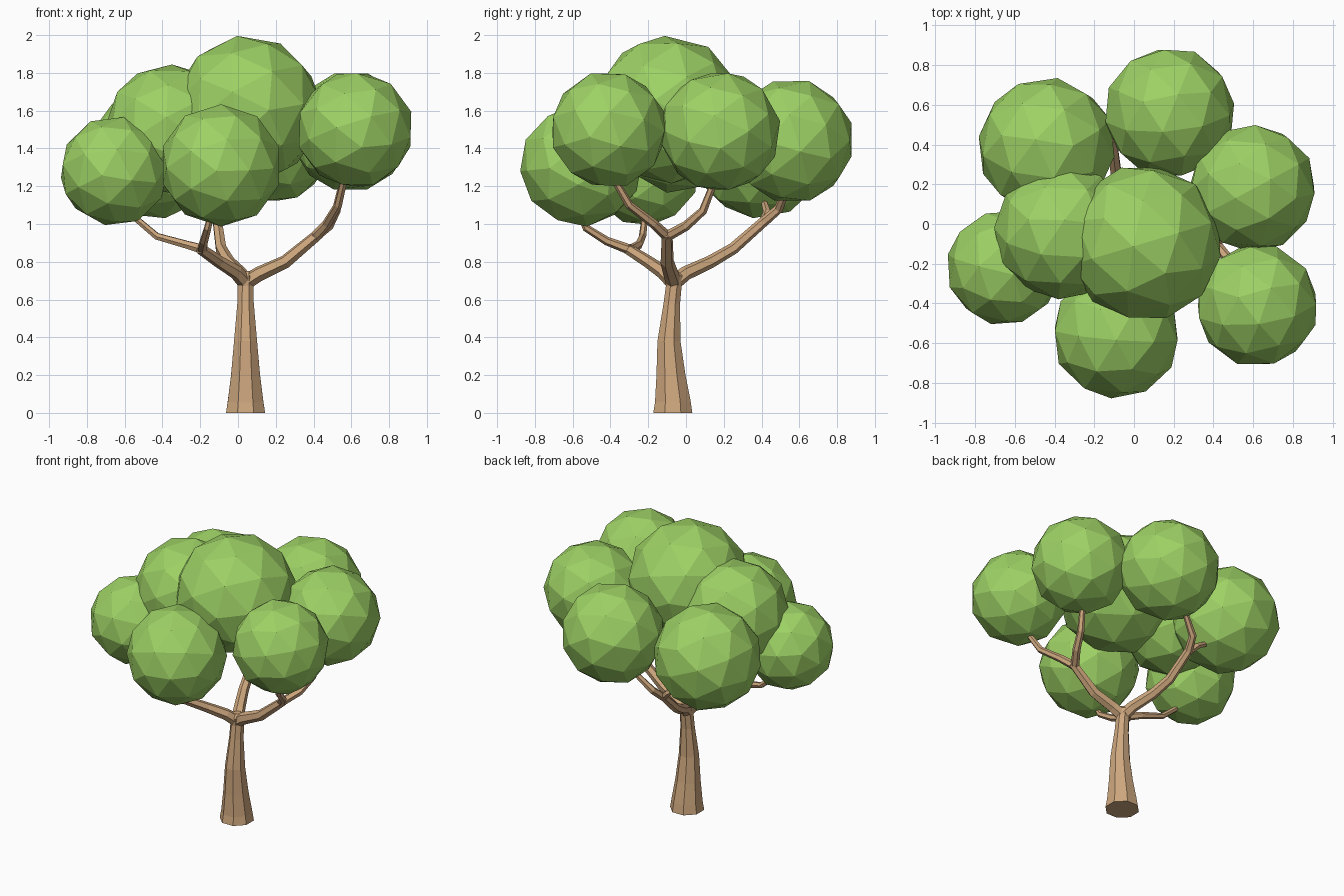
import bpy, bmesh, math
from mathutils import Vector, Euler

if "Cube" in bpy.data.objects:
    bpy.data.objects.remove(bpy.data.objects["Cube"])


def material(name, color):
    m = bpy.data.materials.new(name)
    m.diffuse_color = color
    m.use_nodes = True
    m.node_tree.nodes["Principled BSDF"].inputs["Base Color"].default_value = m.diffuse_color
    return m


LEAF = material("leaf_green", (0.34, 0.64, 0.13, 1))
BARK = material("bark_tan", (0.62, 0.39, 0.21, 1))


def add_object(name, bm, mat):
    bmesh.ops.recalc_face_normals(bm, faces=bm.faces[:])
    mesh = bpy.data.meshes.new(name)
    bm.to_mesh(mesh)
    bm.free()
    mesh.materials.append(mat)
    ob = bpy.data.objects.new(name, mesh)
    bpy.context.collection.objects.link(ob)
    return ob


def tube(name, points, sides):
    """Faceted limb through (x, y, z, radius) points."""
    bm = bmesh.new()
    pts = [Vector(p[:3]) for p in points]
    rings = []
    u = Vector((1, 0, 0))
    for i, p in enumerate(pts):
        d = (pts[min(i + 1, len(pts) - 1)] - pts[max(i - 1, 0)]).normalized()
        if i == 0 and name == "trunk":
            d = Vector((0, 0, 1))
        u = u - d * u.dot(d)
        if u.length < 0.1:
            u = d.orthogonal()
        u.normalize()
        v = d.cross(u)
        r = points[i][3]
        angles = [2 * math.pi * (k + 0.5) / sides for k in range(sides)]
        rings.append([bm.verts.new(p + (u * math.cos(a) + v * math.sin(a)) * r) for a in angles])
    for a, b in zip(rings, rings[1:]):
        for k in range(sides):
            n = (k + 1) % sides
            bm.faces.new((a[k], a[n], b[n], b[k]))
    bm.faces.new(rings[0][::-1])
    bm.faces.new(rings[-1])
    return add_object(name, bm, BARK)


# Trunk with flared foot
tube("trunk", [(.04, -.07, 0, .112), (.04, -.07, .06, .102), (.04, -.08, .2, .083),
               (.04, -.09, .38, .066), (.04, -.075, .58, .047), (.04, -.065, .67, .045),
               (.04, -.065, .725, .05), (.04, -.065, .75, .025)], 8)

# Three main branches, each splitting into two twigs
branches = {
    "right_branch": [(.04, -.065, .69, .042), (.11, -.08, .735, .04), (.25, -.1, .8, .036),
                     (.43, -.1, .95, .029)],
    "right_front_twig": [(.41, -.1, .935, .028), (.47, -.17, 1.0, .025), (.53, -.3, 1.1, .022),
                         (.57, -.4, 1.27, .018)],
    "right_back_twig": [(.41, -.1, .935, .028), (.48, .0, .99, .026), (.52, .09, 1.07, .023),
                        (.56, .16, 1.25, .018)],
    "back_branch": [(.04, -.065, .69, .042), (.01, .0, .74, .038), (-.05, .13, .8, .034),
                    (-.09, .25, .87, .031), (-.11, .42, 1.02, .027)],
    "back_right_twig": [(-.11, .41, 1.01, .027), (-.08, .49, 1.08, .025), (.03, .54, 1.2, .018)],
    "back_left_twig": [(-.11, .41, 1.01, .026), (-.16, .43, 1.06, .022), (-.27, .41, 1.13, .017)],
    "front_branch": [(.04, -.065, .69, .042), (-.01, -.12, .745, .038), (-.1, -.2, .8, .033),
                     (-.2, -.31, .87, .029)],
    "front_twig": [(-.19, -.3, .865, .027), (-.18, -.42, .91, .023), (-.16, -.53, .98, .02),
                   (-.14, -.56, 1.06, .016)],
    "left_twig": [(-.18, -.29, .865, .027), (-.27, -.25, .89, .023), (-.43, -.23, .935, .02),
                  (-.53, -.22, 1.02, .018), (-.57, -.22, 1.09, .015)],
}
for name, path in branches.items():
    tube(name, path, 6)

# Foliage clumps: x, y, z, radius
clumps = [
    ("top", .05, -.095, 1.605, .395), ("upper_left", -.36, -.04, 1.505, .345),
    ("back_left", -.44, .39, 1.375, .35), ("back", .18, .56, 1.44, .332),
    ("right", .597, .18, 1.49, .323), ("front_right", .62, -.41, 1.5, .312),
    ("front", -.09, -.555, 1.31, .325), ("left", -.655, -.22, 1.28, .292),
]
for i, (name, x, y, z, r) in enumerate(clumps):
    bm = bmesh.new()
    bmesh.ops.create_icosphere(bm, subdivisions=2, radius=r)
    rot = Euler((.4 + .7 * i, .3 + 1.1 * i, .5 * i)).to_matrix()
    bmesh.ops.rotate(bm, verts=bm.verts[:], cent=(0, 0, 0), matrix=rot)
    bmesh.ops.translate(bm, verts=bm.verts[:], vec=(x, y, z))
    add_object(name + "_foliage", bm, LEAF)
